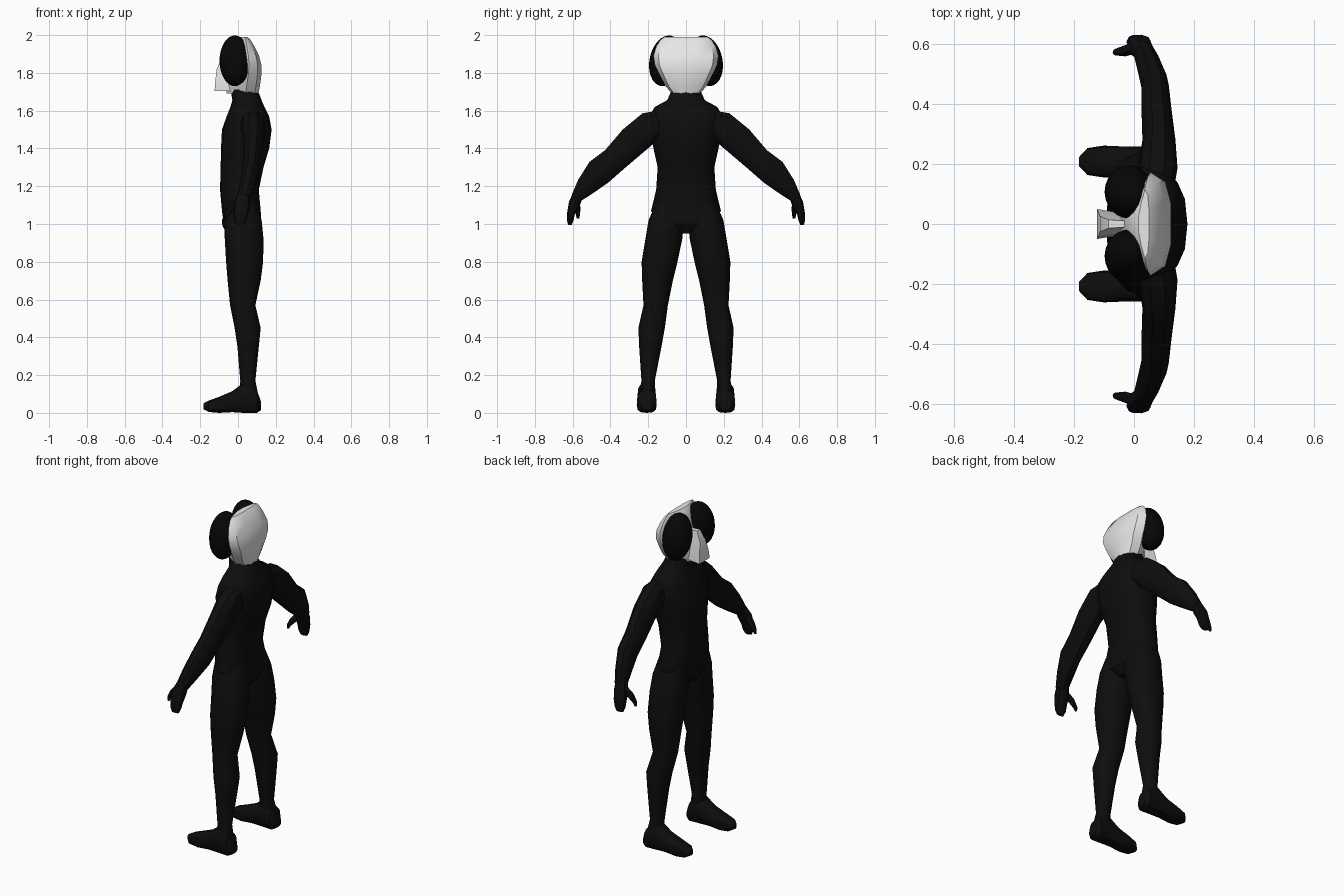
import bpy, bmesh, math
from mathutils import Vector

if "Cube" in bpy.data.objects:
    bpy.data.objects.remove(bpy.data.objects["Cube"])


def material(name, value):
    m = bpy.data.materials.new(name)
    m.use_nodes = True
    color = (value, value, value, 1)
    m.diffuse_color = color
    m.node_tree.nodes["Principled BSDF"].inputs["Base Color"].default_value = color
    return m


BODY = material("suit black", 0.004)
EYE = material("eye black", 0.002)
WHITE = material("mask white", 0.8)
X, Y, Z = Vector((1, 0, 0)), Vector((0, 1, 0)), Vector((0, 0, 1))


def ring(center, u, v, sides=12, power=0.85):
    """Rounded cross-section spanned by the half axes u and v."""
    pts = []
    for i in range(sides):
        a = math.tau * i / sides
        c, s = math.cos(a), math.sin(a)
        pts.append(Vector(center) + u * math.copysign(abs(c) ** power, c)
                   + v * math.copysign(abs(s) ** power, s))
    return pts


def loft(name, rings, mat, mirror=False, smooth=35):
    """Skin a list of equal rings, cap both ends and optionally mirror in y."""
    bm = bmesh.new()
    rows = [[bm.verts.new(p) for p in r] for r in rings]
    n = len(rows[0])
    for a, b in zip(rows, rows[1:]):
        for i in range(n):
            j = (i + 1) % n
            bm.faces.new((a[i], a[j], b[j], b[i]))
    bm.faces.new(rows[0])
    bm.faces.new(rows[-1])
    bmesh.ops.recalc_face_normals(bm, faces=bm.faces)
    mesh = bpy.data.meshes.new(name)
    bm.to_mesh(mesh)
    bm.free()
    return finish(name, mesh, mat, mirror, smooth)


def finish(name, mesh, mat, mirror, smooth):
    mesh.materials.append(mat)
    ob = bpy.data.objects.new(name, mesh)
    bpy.context.collection.objects.link(ob)
    if mirror:
        ob.modifiers.new("other side", 'MIRROR').use_axis = (False, True, False)
    bpy.ops.object.select_all(action='DESELECT')
    ob.select_set(True)
    bpy.context.view_layer.objects.active = ob
    bpy.ops.object.shade_smooth_by_angle(angle=math.radians(smooth))
    return ob


def ball(name, center, size, mat, tilt=0, mirror=False):
    bm = bmesh.new()
    bmesh.ops.create_uvsphere(bm, u_segments=24, v_segments=16, radius=1)
    mesh = bpy.data.meshes.new(name)
    bm.to_mesh(mesh)
    bm.free()
    for v in mesh.vertices:
        p = Vector((v.co.x * size[0], v.co.y * size[1], v.co.z * size[2]))
        c, s = math.cos(tilt), math.sin(tilt)
        v.co = Vector(center) + Vector((p.x, c * p.y - s * p.z, s * p.y + c * p.z))
    return finish(name, mesh, mat, mirror, 60)


def upright(z, x0, x1, y0, y1, **kw):
    """Horizontal ring filling an x and y range."""
    return ring(((x0 + x1) / 2, (y0 + y1) / 2, z), X * (x1 - x0) / 2, Y * (y1 - y0) / 2, **kw)


# Torso: height, front, back, half width
torso = [(0.95, -0.03, 0.09, 0.05), (1.0, -0.075, 0.125, 0.15), (1.07, -0.085, 0.12, 0.185),
         (1.18, -0.095, 0.11, 0.158), (1.3, -0.092, 0.135, 0.15), (1.4, -0.09, 0.165, 0.172),
         (1.5, -0.085, 0.178, 0.188), (1.57, -0.06, 0.165, 0.195), (1.62, -0.04, 0.14, 0.165),
         (1.655, -0.03, 0.125, 0.1), (1.72, -0.04, 0.1, 0.07)]
loft("torso", [upright(z, a, b, -w, w, sides=16) for z, a, b, w in torso], BODY)
ball("groin", (-0.035, 0, 1.01), (0.05, 0.04, 0.055), BODY)

# Legs: height, front, back, inner, outer
leg = [(1.12, -0.07, 0.1, 0.03, 0.155), (1.02, -0.075, 0.125, 0.01, 0.198),
       (0.92, -0.07, 0.135, 0.02, 0.215), (0.8, -0.063, 0.133, 0.045, 0.235),
       (0.7, -0.055, 0.12, 0.07, 0.232), (0.57, -0.042, 0.092, 0.096, 0.225),
       (0.45, -0.018, 0.12, 0.112, 0.252), (0.35, -0.003, 0.11, 0.13, 0.248),
       (0.17, 0.012, 0.092, 0.165, 0.236), (0.08, 0.01, 0.11, 0.165, 0.25)]
loft("legs", [upright(*r) for r in leg], BODY, True)

# Feet: distance along x, bottom, top, half width
foot = [(0.122, 0.015, 0.06, 0.03), (0.1, 0.0, 0.12, 0.052), (0.03, 0.0, 0.16, 0.05),
        (-0.03, 0.004, 0.115, 0.05), (-0.1, 0.0, 0.085, 0.053), (-0.155, 0.005, 0.065, 0.045),
        (-0.183, 0.02, 0.05, 0.015)]
loft("feet", [ring((x, 0.208, (a + b) / 2), Y * w, Z * (b - a) / 2, power=0.7)
              for x, a, b, w in foot], BODY, True)


# Limb that follows a path: x, y, z, half depth, half thickness
def limb(name, path):
    pts = [Vector(p[:3]) for p in path]
    rings = []
    for i, p in enumerate(path):
        t = pts[min(i + 1, len(pts) - 1)] - pts[max(i - 1, 0)]
        side = (X - t * (X.dot(t) / t.length_squared)).normalized()
        rings.append(ring(pts[i], side * p[3], t.cross(side).normalized() * p[4], sides=10))
    loft(name, rings, BODY, True)


limb("arms", [(0.07, 0.1, 1.54, 0.06, 0.07), (0.08, 0.19, 1.515, 0.065, 0.085),
              (0.083, 0.28, 1.44, 0.055, 0.085), (0.075, 0.38, 1.34, 0.05, 0.073),
              (0.07, 0.46, 1.275, 0.046, 0.077), (0.048, 0.53, 1.2, 0.04, 0.055),
              (0.03, 0.58, 1.14, 0.035, 0.03)])
limb("hands", [(0.032, 0.57, 1.16, 0.032, 0.028), (0.02, 0.59, 1.11, 0.042, 0.032),
               (0.015, 0.608, 1.06, 0.04, 0.022), (0.012, 0.613, 1.02, 0.034, 0.018),
               (0.012, 0.615, 0.995, 0.022, 0.01)])
limb("thumbs", [(0.0, 0.585, 1.12, 0.02, 0.018), (-0.035, 0.575, 1.085, 0.018, 0.017),
                (-0.06, 0.572, 1.05, 0.011, 0.011), (-0.065, 0.572, 1.03, 0.006, 0.007)])


# Mask: broad flat back, narrowing forward between the eyes
def mask_ring(z, front, back, w):
    mid = front + (back - front) * 0.6
    half = [(back, w * 0.4), (back - (back - mid) * 0.3, w * 0.85), (mid, w),
            (front + (mid - front) * 0.4, w * 0.6), (front, w * 0.2)]
    return ([Vector((x, y, z)) for x, y in half]
            + [Vector((x, -y, z)) for x, y in reversed(half)])


mask = [(1.69, -0.06, 0.108, 0.075), (1.73, -0.06, 0.116, 0.108), (1.79, -0.05, 0.124, 0.14),
        (1.84, -0.04, 0.124, 0.165), (1.89, -0.03, 0.112, 0.172), (1.94, -0.015, 0.088, 0.158),
        (1.975, 0.0, 0.066, 0.135), (1.99, 0.015, 0.05, 0.115)]
loft("mask", [mask_ring(*r) for r in mask], WHITE)

# Compound eyes and flared snout
ball("eyes", (-0.017, 0.107, 1.864), (0.081, 0.086, 0.136), EYE, tilt=math.radians(12), mirror=True)
snout = [(1.705, -0.124, 0.0, 0.05), (1.76, -0.12, 0.0, 0.043),
         (1.82, -0.113, 0.0, 0.026), (1.88, -0.085, 0.0, 0.014)]
loft("snout", [[Vector((a, -w, z)), Vector((a, w, z)), Vector((b, w * 0.6, z)),
                Vector((b, -w * 0.6, z))] for z, a, b, w in snout], WHITE)
